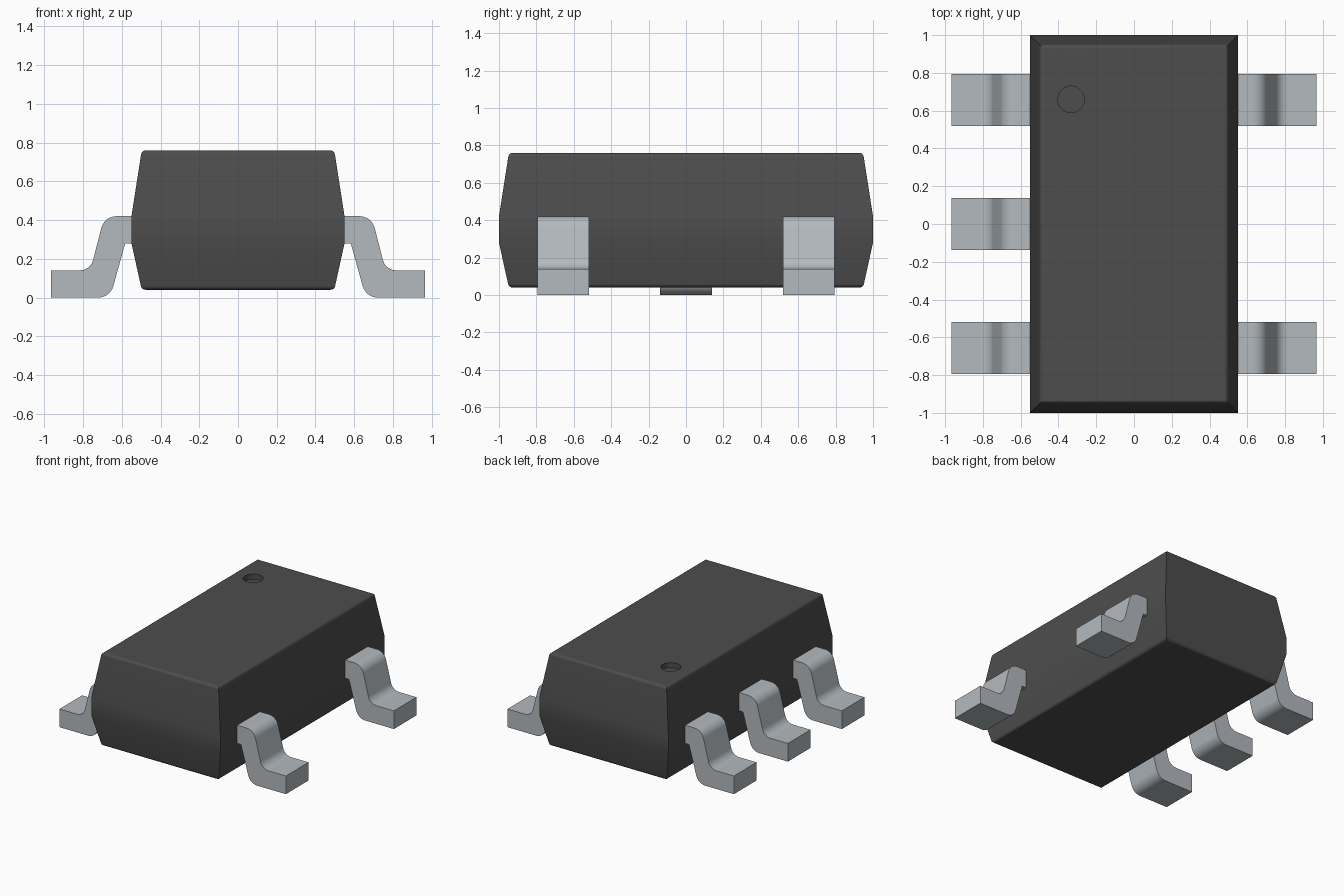
import bpy, bmesh, math
from mathutils import Vector

cube = bpy.data.objects.get("Cube")
if cube:
    bpy.data.objects.remove(cube, do_unlink=True)


def make_material(name, rgb, roughness):
    mat = bpy.data.materials.new(name)
    mat.use_nodes = True
    mat.diffuse_color = (*rgb, 1)
    bsdf = mat.node_tree.nodes["Principled BSDF"]
    bsdf.inputs["Base Color"].default_value = (*rgb, 1)
    bsdf.inputs["Roughness"].default_value = roughness
    return mat


def make_object(name, bm, mat):
    bmesh.ops.recalc_face_normals(bm, faces=bm.faces)
    mesh = bpy.data.meshes.new(name)
    bm.to_mesh(mesh)
    bm.free()
    obj = bpy.data.objects.new(name, mesh)
    bpy.context.collection.objects.link(obj)
    mesh.materials.append(mat)
    return obj


def select_only(obj):
    bpy.ops.object.select_all(action='DESELECT')
    obj.select_set(True)
    bpy.context.view_layer.objects.active = obj


def finish(obj, degrees):
    select_only(obj)
    bpy.ops.object.shade_smooth_by_angle(angle=math.radians(degrees))
    weighted = obj.modifiers.new("weighted normals", 'WEIGHTED_NORMAL')
    weighted.keep_sharp = True


def rounded(points, steps=6):
    """Replace each (x, z, radius) corner by an arc."""
    out = []
    for i, (x, z, r) in enumerate(points):
        p = Vector((x, z))
        if r == 0:
            out.append(p)
            continue
        a = (Vector(points[i - 1][:2]) - p).normalized()
        b = (Vector(points[(i + 1) % len(points)][:2]) - p).normalized()
        half = a.angle(b) / 2
        centre = p + (a + b).normalized() * r / math.sin(half)
        start = p + a * r / math.tan(half) - centre
        end = p + b * r / math.tan(half) - centre
        sweep = math.pi - 2 * half
        for k in range(steps + 1):
            t = k / steps
            out.append(centre + (start * math.sin((1 - t) * sweep)
                                 + end * math.sin(t * sweep)) / math.sin(sweep))
    return out


plastic = make_material("black plastic", (0.075, 0.075, 0.075), 0.6)
metal = make_material("tinned metal", (0.45, 0.49, 0.52), 0.4)

# Moulded body: rectangular rings following a drafted, rounded side profile
WAIST_X, WAIST_Y = 0.55, 1.0
side = rounded([(0.0, 0.04, 0), (0.497, 0.04, 0.025), (WAIST_X, 0.28, 0),
                (WAIST_X, 0.42, 0), (0.497, 0.76, 0.025), (0.0, 0.76, 0)])[1:-1]
bm = bmesh.new()
rings = []
for x, z in side:
    y = x + WAIST_Y - WAIST_X
    rings.append([bm.verts.new((sx * x, sy * y, z))
                  for sx, sy in ((-1, -1), (1, -1), (1, 1), (-1, 1))])
for low, high in zip(rings, rings[1:]):
    for i in range(4):
        j = (i + 1) % 4
        bm.faces.new((low[i], low[j], high[j], high[i]))
bm.faces.new(rings[0])
bm.faces.new(rings[-1])
body = make_object("body", bm, plastic)

# Round pin-one dimple sunk into the top
bm = bmesh.new()
bmesh.ops.create_cone(bm, cap_ends=True, segments=40, radius1=0.07,
                      radius2=0.07, depth=0.1)
cutter = make_object("dimple_cutter", bm, plastic)
cutter.location = (-0.333, 0.66, 0.77)
cutter.hide_render = True
cut = body.modifiers.new("dimple", 'BOOLEAN')
cut.operation = 'DIFFERENCE'
cut.solver = 'EXACT'
cut.object = cutter
select_only(body)
bpy.ops.object.modifier_apply(modifier=cut.name)
bpy.data.objects.remove(cutter, do_unlink=True)
finish(body, 35)

# Gull-wing leads: a bent strip profile extruded along y
lead_profile = rounded([(0.5, 0.42, 0), (0.69, 0.42, 0.08), (0.762, 0.14, 0.07),
                        (0.965, 0.14, 0), (0.965, 0, 0), (0.66, 0, 0.08),
                        (0.582, 0.28, 0), (0.5, 0.28, 0)])
HALF_WIDTH = 0.138
PITCH = 0.657


def make_lead(name, direction, y):
    bm = bmesh.new()
    face = bm.faces.new([bm.verts.new((direction * x, y - HALF_WIDTH, z))
                         for x, z in lead_profile])
    ext = bmesh.ops.extrude_face_region(bm, geom=[face])
    moved = [v for v in ext["geom"] if isinstance(v, bmesh.types.BMVert)]
    bmesh.ops.translate(bm, verts=moved, vec=(0, 2 * HALF_WIDTH, 0))
    finish(make_object(name, bm, metal), 30)


for label, row in (("front", -1), ("middle", 0), ("back", 1)):
    make_lead("right_lead_" + label, -1, row * PITCH)
    if row:
        make_lead("left_lead_" + label, 1, row * PITCH)
